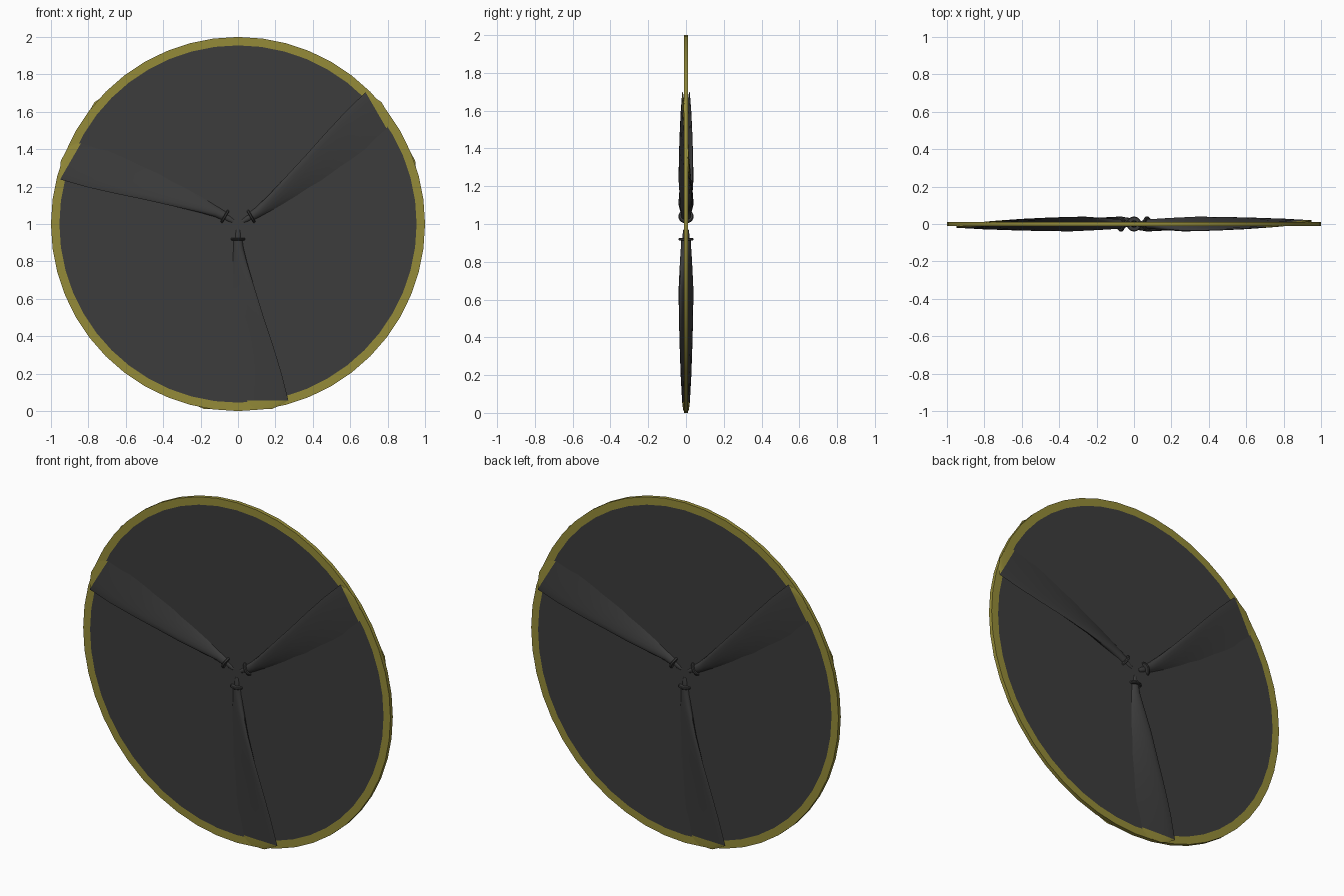
import bpy, bmesh, math
from mathutils import Matrix, Vector

if "Cube" in bpy.data.objects:
    bpy.data.objects.remove(bpy.data.objects["Cube"])

def material(name, col):
    m = bpy.data.materials.new(name)
    m.diffuse_color = (*col, 1)
    m.use_nodes = True
    m.node_tree.nodes["Principled BSDF"].inputs["Base Color"].default_value = m.diffuse_color
    return m

DARK = material("blade_dark", (0.045, 0.045, 0.045))
YELLOW = material("tip_yellow", (0.30, 0.26, 0.04))
CENTRE = Matrix.Translation((0, 0, 1))

def finish(name, bm, mat, matrix, angle=35):
    bmesh.ops.recalc_face_normals(bm, faces=bm.faces)
    bm.transform(matrix)
    me = bpy.data.meshes.new(name)
    bm.to_mesh(me)
    bm.free()
    me.materials.append(mat)
    ob = bpy.data.objects.new(name, me)
    bpy.context.collection.objects.link(ob)
    bpy.ops.object.select_all(action='DESELECT')
    bpy.context.view_layer.objects.active = ob
    ob.select_set(True)
    bpy.ops.object.shade_smooth_by_angle(angle=math.radians(angle))

def loft(name, rings, mat, matrix, closed=False):
    bm = bmesh.new()
    vs = [[bm.verts.new(p) for p in r] for r in rings]
    n = len(rings[0])
    pairs = list(zip(vs, vs[1:])) + ([(vs[-1], vs[0])] if closed else [])
    for a, b in pairs:
        for i in range(n):
            j = (i + 1) % n
            bm.faces.new((a[i], a[j], b[j], b[i]))
    if not closed:
        bm.faces.new(vs[0])
        bm.faces.new(vs[-1])
    finish(name, bm, mat, matrix)

def section(r, half_chord, half_thick, pitch, n=20):
    # lens-shaped blade section at distance r below the hub
    c, s = math.cos(math.radians(pitch)), math.sin(math.radians(pitch))
    pts = []
    for i in range(n):
        a = 2 * math.pi * i / n
        x, y = half_chord * math.cos(a), half_thick * math.sin(a)
        pts.append(Vector((x * c + y * s, -x * s + y * c, -r)))
    return pts

def circle(r, y, n=48):
    return [Vector((r * math.cos(2 * math.pi * i / n), y,
                    r * math.sin(2 * math.pi * i / n))) for i in range(n)]

# spinning-blur disc with coloured outer ring
H = 0.011
loft("blur_disc", [circle(0.955, -H), circle(0.955, H)], DARK, CENTRE)
loft("tip_ring", [circle(0.955, -H), circle(1, -H), circle(1, H), circle(0.955, H)],
     YELLOW, CENTRE, closed=True)

# radius, half chord, half thickness, pitch
BLADE = [(0.085, 0.026, 0.026, 30), (0.13, 0.032, 0.026, 30), (0.2, 0.052, 0.024, 28),
         (0.35, 0.098, 0.020, 21), (0.5, 0.142, 0.016, 14), (0.65, 0.19, 0.012, 9.5),
         (0.8, 0.235, 0.010, 6.5), (0.943, 0.27, 0.008, 4)]
TIP = [(0.943, 0.27, 0.008, 4), (0.965, 0.235, 0.007, 4), (0.99, 0.18, 0.005, 4)]

for k in range(3):
    m = CENTRE @ Matrix.Rotation(math.radians(120 * k), 4, 'Y')
    loft(f"blade_{k}", [section(*s) for s in BLADE], DARK, m)
    loft(f"blade_tip_{k}", [section(*s) for s in TIP], YELLOW, m)
    # root shank with flange
    root = [(0.028, 0.014), (0.055, 0.018), (0.074, 0.018), (0.074, 0.036), (0.077, 0.040),
            (0.084, 0.040), (0.088, 0.036), (0.088, 0.02)]
    loft(f"root_flange_{k}", [section(r, w, w, 0) for r, w in root], DARK, m)
